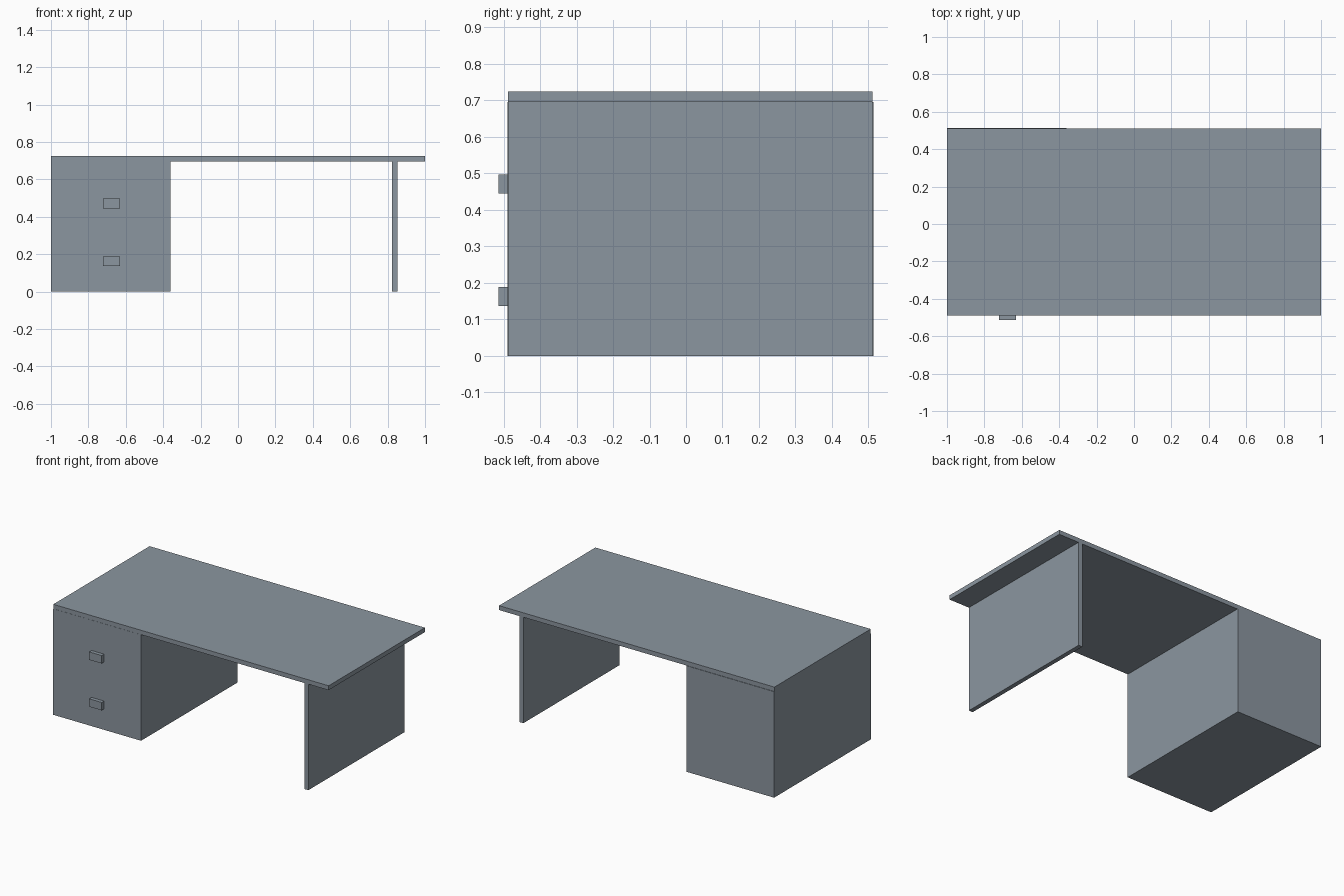
import bpy

if "Cube" in bpy.data.objects:
    bpy.data.objects.remove(bpy.data.objects["Cube"])

grey = bpy.data.materials.new("slate grey")
grey.diffuse_color = (0.26, 0.305, 0.35, 1)
grey.use_nodes = True
grey.node_tree.nodes["Principled BSDF"].inputs["Base Color"].default_value = grey.diffuse_color


def box(name, x, y, z):
    """Box from (min, max) ranges on each axis."""
    bpy.ops.mesh.primitive_cube_add(size=1)
    o = bpy.context.object
    o.name = name
    for v in o.data.vertices:
        v.co = [r[0] if c < 0 else r[1] for c, r in zip(v.co, (x, y, z))]
    o.data.materials.append(grey)
    return o


# Desk top
box("desk_top", (-1, 1), (-0.488, 0.511), (0.696, 0.725))

# Drawer cabinet on the left
box("drawer_cabinet", (-1, -0.362), (-0.489, 0.514), (0, 0.696))

# Panel leg on the right
box("panel_leg", (0.824, 0.853), (-0.488, 0.511), (0, 0.696))

# Drawer handles
for name, z in (("lower_handle", 0.137), ("upper_handle", 0.445)):
    box(name, (-0.721, -0.631), (-0.514, -0.489), (z, z + 0.052))
